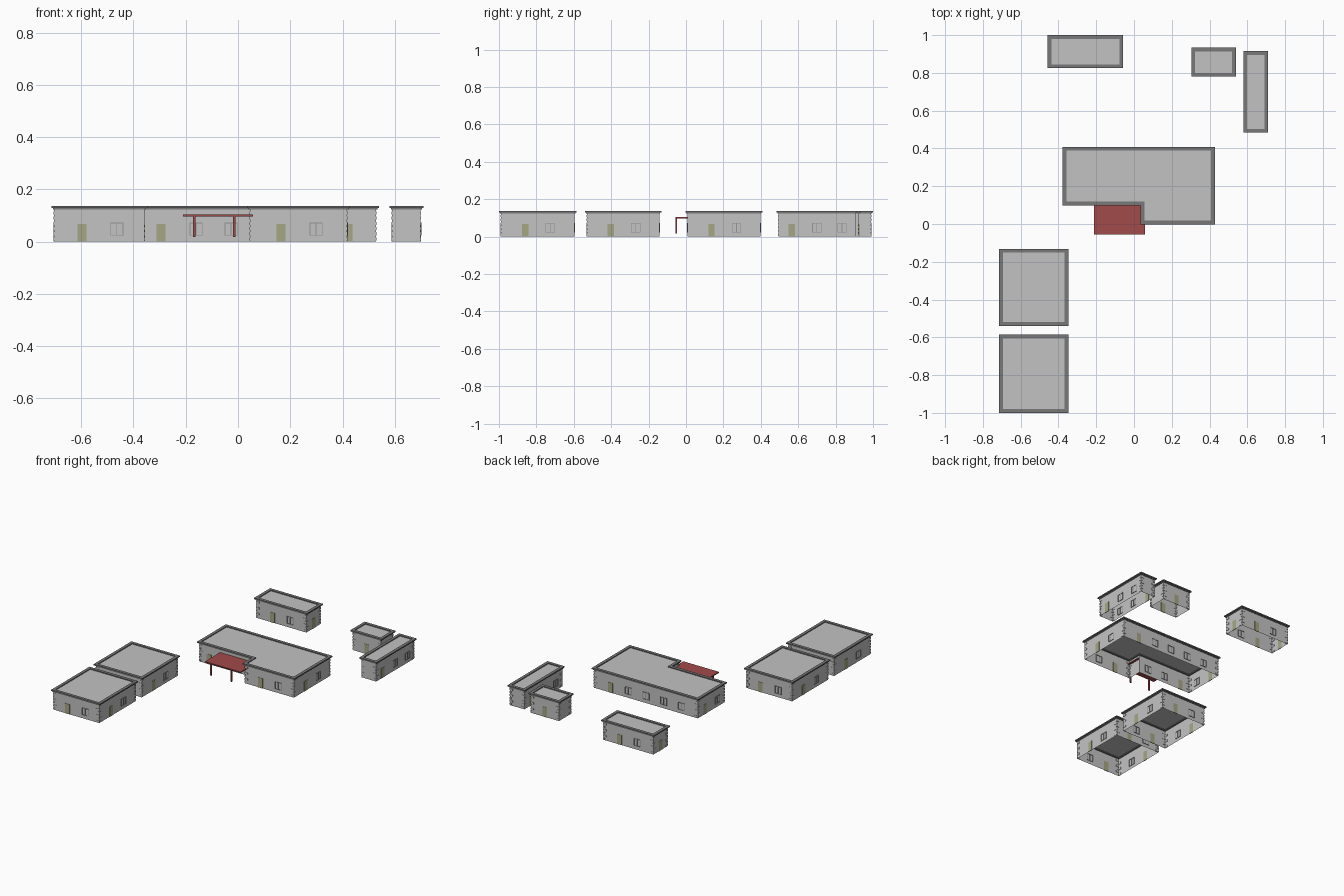
import bpy, bmesh
from mathutils import Vector

if "Cube" in bpy.data.objects:
    bpy.data.objects.remove(bpy.data.objects["Cube"])

WALL_TOP = 0.131
MODULE = 0.134      # spacing of doors and windows along a wall


def material(name, rgb):
    m = bpy.data.materials.new(name)
    m.diffuse_color = (*rgb, 1)
    m.use_nodes = True
    m.node_tree.nodes["Principled BSDF"].inputs["Base Color"].default_value = m.diffuse_color
    return m


WALL = material("wall_grey", (0.55, 0.55, 0.55))
ROOF = material("roof_grey", (0.54, 0.54, 0.54))
TRIM = material("trim_dark_grey", (0.19, 0.19, 0.19))
FRAME = material("frame_grey", (0.30, 0.30, 0.30))
DOOR = material("door_olive", (0.38, 0.38, 0.23))
RED = material("canopy_red", (0.36, 0.07, 0.07))


def finish(name, bm, mat):
    bmesh.ops.recalc_face_normals(bm, faces=bm.faces)
    me = bpy.data.meshes.new(name)
    bm.to_mesh(me)
    bm.free()
    me.materials.append(mat)
    ob = bpy.data.objects.new(name, me)
    bpy.context.collection.objects.link(ob)
    return ob


def add_box(bm, lo, hi):
    """Axis-aligned box between two corners given in any order."""
    vs = bmesh.ops.create_cube(bm, size=1)["verts"]
    for v in vs:
        v.co = Vector([(lo[i] + hi[i]) / 2 + v.co[i] * abs(hi[i] - lo[i]) for i in range(3)])


def edges_of(poly):
    """Start, end, direction and outward normal of each side (counter-clockwise plan)."""
    for i, a in enumerate(poly):
        b = poly[(i + 1) % len(poly)]
        d = (b - a).normalized()
        yield a, b, d, Vector((d.y, -d.x))


def offset(poly, dist):
    """Move a right-angled plan outwards."""
    n = [e[3] for e in edges_of(poly)]
    return [p + (n[i - 1] + n[i]) * dist for i, p in enumerate(poly)]


def add_on_wall(bm, origin, d, n, s0, s1, z0, z1, depth=0.003):
    """Plate on a wall, from s0 to s1 along it, showing on both sides."""
    a = origin + d * s0 - n * depth
    b = origin + d * s1 + n * depth
    add_box(bm, (a.x, a.y, z0), (b.x, b.y, z1))


def building(name, eave):
    plan = offset([Vector(p) for p in eave], -0.011)
    count = len(plan)

    # walls, open underneath
    bm = bmesh.new()
    low = [bm.verts.new((p.x, p.y, 0)) for p in plan]
    top = [bm.verts.new((p.x, p.y, WALL_TOP)) for p in plan]
    for i in range(count):
        j = (i + 1) % count
        bm.faces.new((low[i], low[j], top[j], top[i]))
    roof = bm.faces.new(top)
    ob = finish(name + "_walls_and_roof", bm, WALL)
    ob.data.materials.append(ROOF)
    for f in ob.data.polygons:
        f.material_index = int(abs(f.normal.z) > 0.5)

    # stepped cornice swept round the plan
    section = [(-0.009, 0.126), (0.005, 0.123), (0.005, 0.129),
               (0.011, 0.129), (0.011, 0.137), (-0.009, 0.137)]
    bm = bmesh.new()
    rings = [[bm.verts.new((p.x, p.y, z)) for p in offset(plan, o)] for o, z in section]
    for k in range(len(rings)):
        r, s = rings[k - 1], rings[k]
        for i in range(count):
            j = (i + 1) % count
            bm.faces.new((r[i], r[j], s[j], s[i]))
    finish(name + "_cornice", bm, TRIM)

    # one door, then windows, centred on every wall
    doors, frames, quoins = bmesh.new(), bmesh.new(), bmesh.new()
    sides = list(edges_of(plan))
    for a, b, d, n in sides:
        length = (b - a).length
        k = int(length / MODULE)
        for i in range(k):
            c = length / 2 + (i - (k - 1) / 2) * MODULE
            if i == 0:
                add_on_wall(doors, a, d, n, c - 0.017, c + 0.017, 0, 0.068, 0.002)
                continue
            for s in (-0.0235, 0, 0.0235):
                add_on_wall(frames, a, d, n, c + s - 0.0015, c + s + 0.0015, 0.023, 0.073)
            for z in (0.023, 0.070):
                add_on_wall(frames, a, d, n, c - 0.025, c + 0.025, z, z + 0.003)
    # corner stones, long and short in turn, on outer corners
    for i in range(count):
        a, _, d, n = sides[i]
        pd, pn = sides[i - 1][2:]
        if pd.cross(d) < 0:
            continue
        for c in range(6):
            z = 0.004 + c * 0.02
            s, t = (0.022, 0.010) if c % 2 else (0.010, 0.022)
            add_on_wall(quoins, a, d, n, -0.002, s, z, z + 0.012, 0.002)
            add_on_wall(quoins, a, pd, pn, -t, 0.002, z, z + 0.012, 0.002)
    finish(name + "_doors", doors, DOOR)
    finish(name + "_window_frames", frames, FRAME)
    finish(name + "_corner_stones", quoins, WALL)


def rect(x0, x1, y0, y1):
    return [(x0, y0), (x1, y0), (x1, y1), (x0, y1)]


building("back_left_block", rect(-0.457, -0.057, 0.825, 1.0))
building("back_right_block", rect(0.304, 0.539, 0.78, 0.934))
building("right_long_block", rect(0.579, 0.71, 0.484, 0.916))
building("middle_front_block", rect(-0.714, -0.347, -0.54, -0.132))
building("front_block", rect(-0.714, -0.347, -1.0, -0.586))
building("main_block", [(0.035, -0.002), (0.428, -0.002), (0.428, 0.408),
                        (-0.378, 0.408), (-0.378, 0.098), (0.035, 0.098)])

# canopy over the entrance, on two front posts
bm = bmesh.new()
add_box(bm, (-0.211, -0.055, 0.097), (0.058, 0.108, 0.104))
finish("canopy", bm, RED)
bm = bmesh.new()
for x in (-0.168, -0.015):
    add_box(bm, (x - 0.005, -0.055, 0.018), (x + 0.005, -0.047, 0.098))
finish("canopy_posts", bm, RED)
